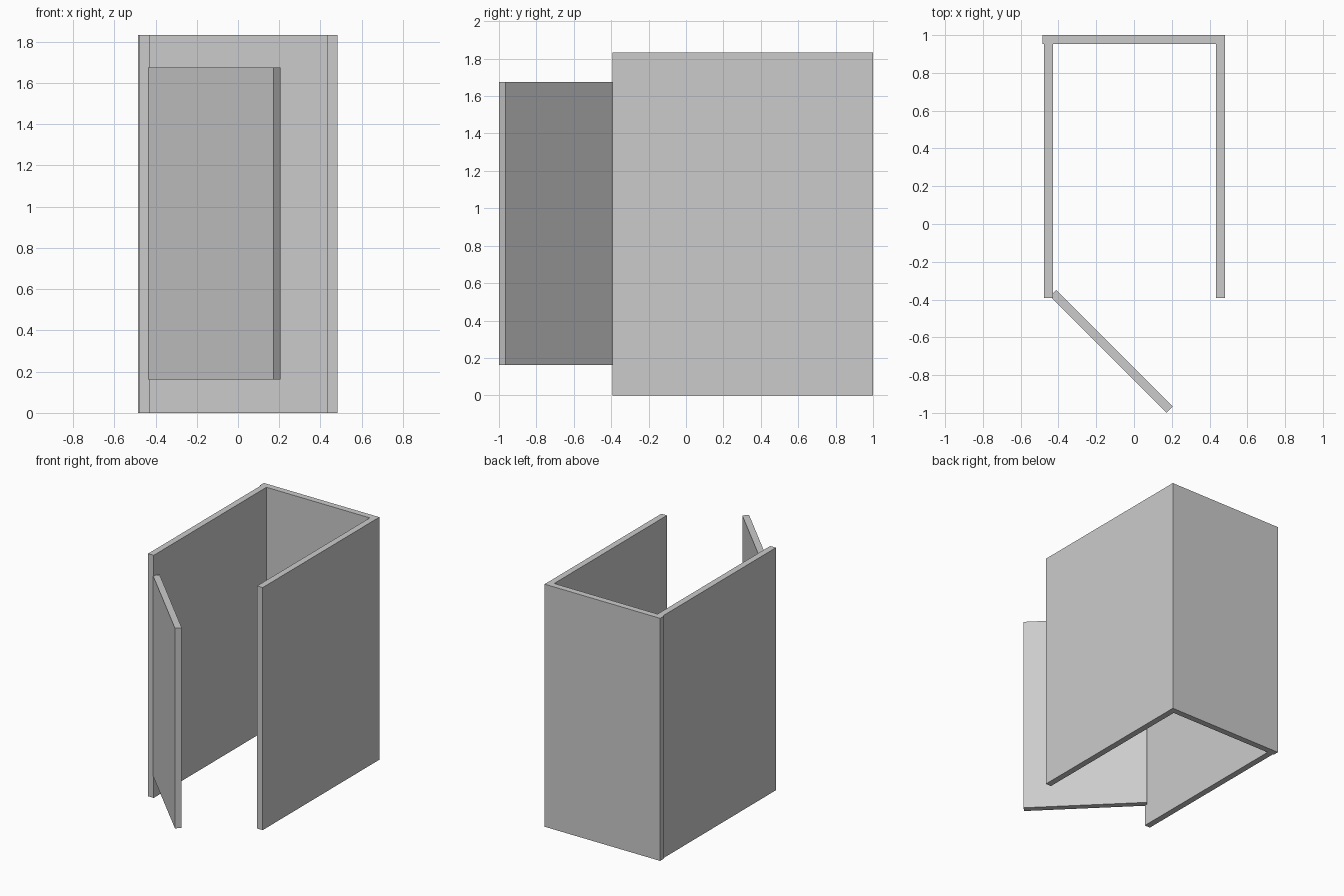
import bpy
from math import radians

if "Cube" in bpy.data.objects:
    bpy.data.objects.remove(bpy.data.objects["Cube"])

HEIGHT = 1.833
THICK = 0.047


def panel(name, center, size, angle=0.0):
    """Upright flat board, optionally turned about z."""
    bpy.ops.mesh.primitive_cube_add(size=1, location=center)
    obj = bpy.context.object
    obj.name = name
    obj.scale = size
    bpy.ops.object.transform_apply(location=False, rotation=False, scale=True)
    obj.rotation_euler.z = radians(angle)
    return obj


# Back wall, overhanging the left wall slightly
panel("back_wall", (-0.001, 1 - THICK / 2, HEIGHT / 2), (0.966, THICK, HEIGHT))

# Side walls, running from the open front to the back wall
front_y, back_y = -0.393, 1 - THICK
for name, x in (("left_wall", -0.453), ("right_wall", 0.458)):
    panel(name, (x, (front_y + back_y) / 2, HEIGHT / 2),
          (THICK, back_y - front_y, HEIGHT))

# Short door, swung open from the left wall's front edge
door_bottom, door_top = 0.162, 1.675
panel("door", (-0.119, -0.6745, (door_bottom + door_top) / 2),
      (0.872, THICK, door_top - door_bottom), -45)
